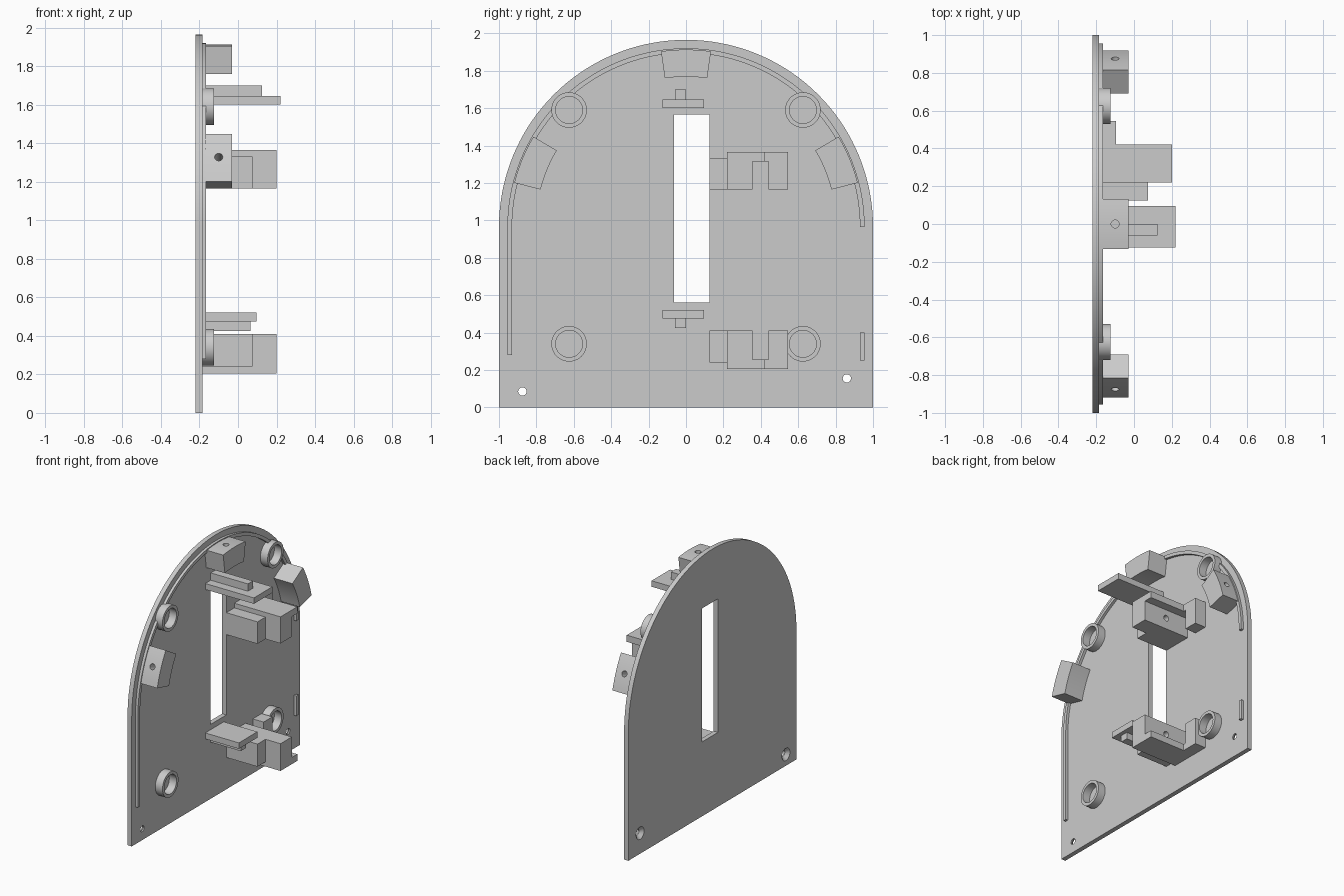
import bpy
import math
from math import sin, cos, radians

cube = bpy.data.objects.get("Cube")
if cube:
    bpy.data.objects.remove(cube, do_unlink=True)

BACK, FACE = -0.22, -0.185     # plate thickness along x
ARC_Z = 0.965                  # centre height of the arched top

grey = bpy.data.materials.new("grey plastic")
grey.use_nodes = True
grey.diffuse_color = (0.6, 0.6, 0.6, 1)
grey.node_tree.nodes["Principled BSDF"].inputs["Base Color"].default_value = (0.6, 0.6, 0.6, 1)


def arc(radius, start, end, steps):
    """Points (y, z) around the arch centre, angles in degrees."""
    angles = [radians(start + (end - start) * i / steps) for i in range(steps + 1)]
    return [(radius * cos(a), ARC_Z + radius * sin(a)) for a in angles]


def prism(name, profile, x0, x1):
    """Extrude a counter-clockwise (y, z) profile along x."""
    n = len(profile)
    verts = [(x, y, z) for x in (x0, x1) for y, z in profile]
    faces = [tuple(reversed(range(n))), tuple(range(n, 2 * n))]
    faces += [(i, (i + 1) % n, n + (i + 1) % n, n + i) for i in range(n)]
    mesh = bpy.data.meshes.new(name)
    mesh.from_pydata(verts, [], faces)
    mesh.materials.append(grey)
    obj = bpy.data.objects.new(name, mesh)
    bpy.context.collection.objects.link(obj)
    return obj


def box(name, y0, y1, z0, z1, x1, x0=FACE - 0.005):
    return prism(name, [(y0, z0), (y1, z0), (y1, z1), (y0, z1)], x0, x1)


def rod(name, centre, r1, r2, depth, rotation):
    """Cylinder or cone whose own axis is turned by the rotation."""
    bpy.ops.mesh.primitive_cone_add(vertices=40, radius1=r1, radius2=r2, depth=depth,
                                    location=centre, rotation=rotation)
    obj = bpy.context.object
    obj.name = name
    obj.data.materials.append(grey)
    return obj


ALONG_X = (0, math.pi / 2, 0)
ALONG_Y = (math.pi / 2, 0, 0)


def cut(target, cutter):
    cutter.hide_render = True
    mod = target.modifiers.new("cut", "BOOLEAN")
    mod.operation = "DIFFERENCE"
    mod.solver = "EXACT"
    mod.object = cutter
    bpy.context.view_layer.objects.active = target
    bpy.ops.object.modifier_apply(modifier=mod.name)
    bpy.data.objects.remove(cutter, do_unlink=True)


def smooth(obj):
    bpy.ops.object.select_all(action="DESELECT")
    obj.select_set(True)
    bpy.context.view_layer.objects.active = obj
    bpy.ops.object.shade_smooth_by_angle(angle=radians(30))


# Arched plate with slot and countersunk screw holes
plate = prism("arched_plate", [(-1, 0), (1, 0)] + arc(1, 0, 180, 72), BACK, FACE)
cut(plate, box("slot_cutter", -0.065, 0.125, 0.56, 1.565, 0, -0.5))
for y, z in ((-0.875, 0.085), (0.86, 0.155)):
    cut(plate, rod("hole_cutter", (-0.2, y, z), 0.022, 0.022, 0.2, ALONG_X))
    cut(plate, rod("sink_cutter", (BACK + 0.01, y, z), 0.052, 0.022, 0.03, ALONG_X))
smooth(plate)

# Locating rail following the arch, broken at the round bosses
rail = prism("arch_rail", arc(0.955, 0, 180, 72) + [(-0.955, 0.28), (-0.93, 0.28)]
             + arc(0.93, 180, 0, 72), FACE - 0.005, -0.165)
for y in (-0.625, 0.625):
    cut(rail, rod("rail_cutter", (-0.17, y, 1.59), 0.085, 0.085, 0.2, ALONG_X))
smooth(rail)
box("short_rail", 0.93, 0.955, 0.25, 0.4, -0.165)

# Round hollow bosses
for y in (-0.625, 0.625):
    for z in (0.34, 1.59):
        boss = rod("round_boss", (-0.1575, y, z), 0.095, 0.095, 0.065, ALONG_X)
        cut(boss, rod("boss_cutter", (-0.15, y, z), 0.072, 0.072, 0.2, ALONG_X))
        smooth(boss)

# Rim blocks with blind radial screw holes
for mid in (22.5, 90, 157.5):
    block = prism("rim_block", arc(0.948, mid - 8.1, mid + 8.1, 8)
                  + arc(0.803, mid + 8.1, mid - 8.1, 8), FACE - 0.005, -0.03)
    a = radians(mid)
    cut(block, rod("screw_cutter", (-0.1, 0.94 * cos(a), ARC_Z + 0.94 * sin(a)),
                   0.021, 0.021, 0.18, (a - math.pi / 2, 0, 0)))
    smooth(block)

# Ledges above and below the slot, each with a stiffening rib
box("upper_ledge", -0.125, 0.095, 1.6, 1.645, 0.22)
box("upper_rib", -0.06, 0, 1.645, 1.7, 0.125)
box("lower_ledge", -0.125, 0.095, 0.475, 0.52, 0.095)
box("lower_rib", -0.06, 0, 0.425, 0.475, 0.065)

# Side brackets: step, drilled body with lip, and a low end post
for name, low, high, lip, step, hole in (
        ("upper", 1.165, 1.365, (1.315, 1.365), (1.165, 1.33), 1.25),
        ("lower", 0.205, 0.41, (0.205, 0.255), (0.24, 0.41), 0.325)):
    box(name + "_bracket_step", 0.125, 0.22, *step, 0.075)
    body = box(name + "_bracket_body", 0.22, 0.355, low, high, 0.2)
    cut(body, rod("screw_cutter", (0.007, 0.355, hole), 0.022, 0.022, 0.18, ALONG_Y))
    smooth(body)
    box(name + "_bracket_lip", 0.355, 0.42, *lip, 0.2)
    box(name + "_bracket_bridge", 0.42, 0.44, *lip, -0.095)
    box(name + "_bracket_post", 0.44, 0.545, low, high, -0.095)
